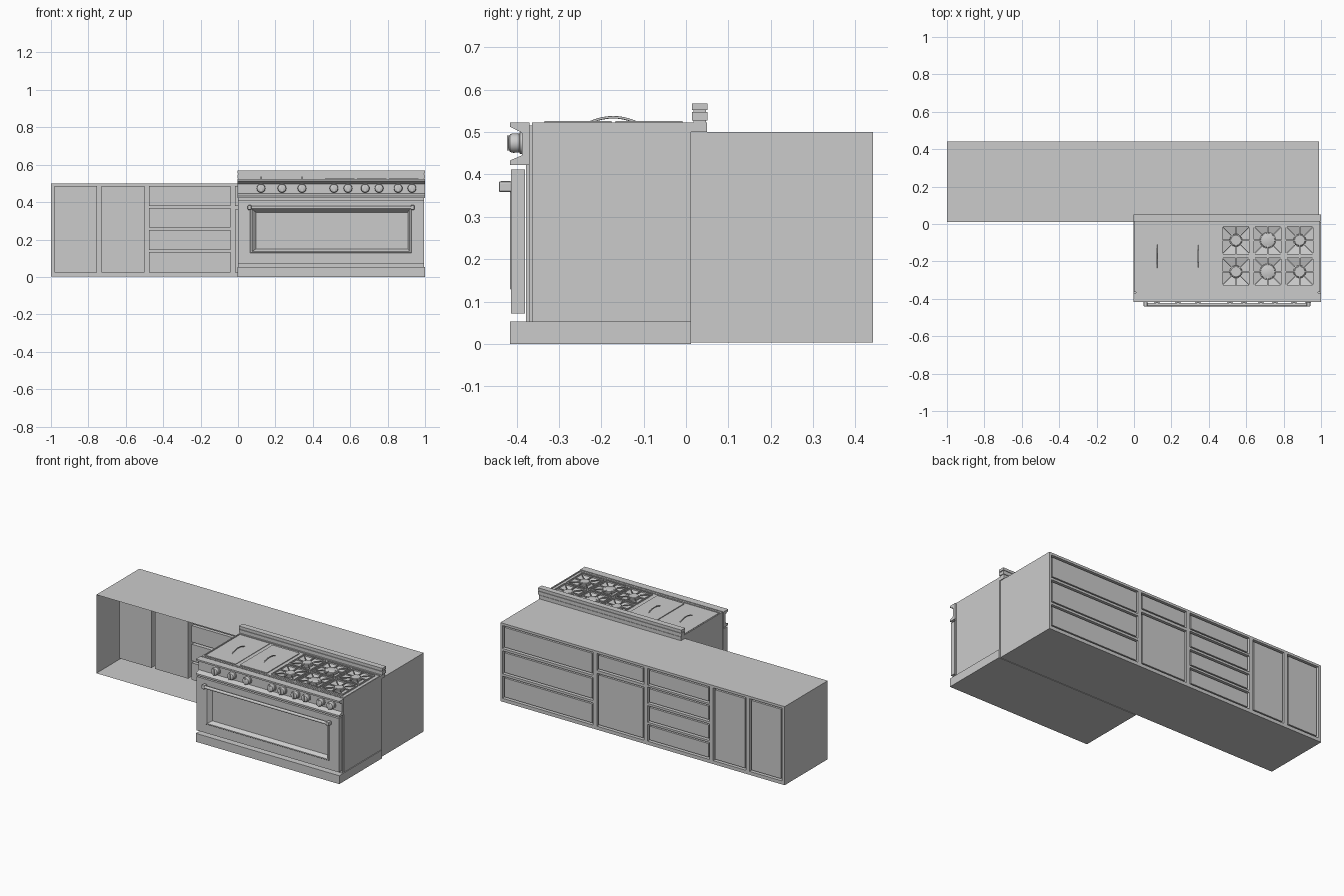
import bpy, bmesh, math
from mathutils import Vector

if "Cube" in bpy.data.objects:
    bpy.data.objects.remove(bpy.data.objects["Cube"])


def mesh(name, parts, caps=(True, True), smooth=False):
    """One object from lofted parts; each part is a list of equal-length loops."""
    bm = bmesh.new()
    for loops in parts:
        rings = [[bm.verts.new(p) for p in loop] for loop in loops]
        n = len(rings[0])
        for a, b in zip(rings, rings[1:]):
            for i in range(n):
                j = (i + 1) % n
                bm.faces.new((a[i], a[j], b[j], b[i]))
        if caps[0]:
            bm.faces.new(rings[0][::-1])
        if caps[1]:
            bm.faces.new(rings[-1])
    bmesh.ops.recalc_face_normals(bm, faces=bm.faces)
    me = bpy.data.meshes.new(name)
    bm.to_mesh(me)
    bm.free()
    ob = bpy.data.objects.new(name, me)
    bpy.context.collection.objects.link(ob)
    if smooth:
        bpy.ops.object.select_all(action='DESELECT')
        bpy.context.view_layer.objects.active = ob
        ob.select_set(True)
        bpy.ops.object.shade_smooth_by_angle(angle=math.radians(35))
    return ob


def rect_xz(x0, x1, z0, z1, y):
    return [(x0, y, z0), (x1, y, z0), (x1, y, z1), (x0, y, z1)]


def rect_xy(x0, x1, y0, y1, z):
    return [(x0, y0, z), (x1, y0, z), (x1, y1, z), (x0, y1, z)]


def box(x0, x1, y0, y1, z0, z1):
    return [rect_xy(x0, x1, y0, y1, z0), rect_xy(x0, x1, y0, y1, z1)]


def extrude_x(profile, x0, x1):
    return [[(x, y, z) for y, z in profile] for x in (x0, x1)]


def lathe(c, profile, axis, n=24):
    """Rings of (radius, offset) round the y or z axis through c."""
    loops = []
    for r, h in profile:
        ring = []
        for i in range(n):
            a = 2 * math.pi * i / n
            u, v = r * math.cos(a), r * math.sin(a)
            ring.append((c[0] + u, c[1] + v, c[2] + h) if axis == 'z'
                        else (c[0] + u, c[1] + h, c[2] + v))
        loops.append(ring)
    return loops


def bar(p, q, w, z0, z1):
    """Flat bar from p to q in plan."""
    p, q = Vector(p), Vector(q)
    s = (q - p).normalized().orthogonal() * w / 2
    return [[(v.x, v.y, z) for v in (p - s, q - s, q + s, p + s)] for z in (z0, z1)]


# Cabinet: four-sided shell, open towards the cooker side
CX0, CX1, CY0, CY1, CZ0, CZ1 = -1.0, 0.99, 0.012, 0.442, 0.003, 0.5
mesh("cabinet_shell", [[rect_xz(CX0, CX1, CZ0, CZ1, CY0), rect_xz(CX0, CX1, CZ0, CZ1, CY1)]],
     caps=(False, False))

# Columns of doors and drawers: x range and z ranges
columns = [
    (-0.98, -0.755, [(0.025, 0.485)]),
    (-0.73, -0.50, [(0.025, 0.485)]),
    (-0.475, -0.04, [(0.025, 0.132), (0.145, 0.25), (0.264, 0.368), (0.38, 0.485)]),
    (-0.015, 0.315, [(0.025, 0.36), (0.378, 0.485)]),
    (0.34, 0.975, [(0.025, 0.165), (0.18, 0.325), (0.34, 0.485)]),
]
frame, recesses, panels = [], [], []
left = CX0
for x0, x1, rows in columns:
    frame.append([rect_xz(left, x0, CZ0, CZ1, CY1)])
    left, low = x1, CZ0
    for z0, z1 in rows:
        frame.append([rect_xz(x0, x1, low, z0, CY1)])
        low = z1
        recesses.append([rect_xz(x0, x1, z0, z1, CY1), rect_xz(x0, x1, z0, z1, 0.215)])
        g = 0.01
        panels.append([rect_xz(x0 + g, x1 - g, z0 + g, z1 - g, y) for y in (0.22, 0.438)])
    frame.append([rect_xz(x0, x1, low, CZ1, CY1)])
frame.append([rect_xz(left, CX1, CZ0, CZ1, CY1)])
mesh("cabinet_face_frame", frame, caps=(False, True))
mesh("cabinet_recesses", recesses, caps=(False, True))
mesh("cabinet_fronts", panels)

# Cooker body, plinth and front sheet
X0, X1 = 0.0, 0.995
mesh("cooker_body", [box(X0, X1, -0.363, 0.012, 0.05, 0.5)])
mesh("plinth", [box(-0.004, 1.0, -0.416, 0.012, 0.0, 0.053)])
mesh("front_sheet", [box(X0, X1, -0.378, -0.37, 0.053, 0.522),
                     box(X0 + 0.01, X1 - 0.01, -0.372, -0.36, 0.053, 0.515)])

# Control panel with lips above and below
mesh("control_panel", [extrude_x(
    [(-0.37, 0.523), (-0.416, 0.523), (-0.416, 0.513), (-0.387, 0.498), (-0.387, 0.445),
     (-0.416, 0.433), (-0.416, 0.422), (-0.37, 0.422)], -0.004, 1.0)])

# Knobs with grips
knob_x = (0.123, 0.235, 0.342, 0.513, 0.588, 0.68, 0.754, 0.856, 0.93)
knob = [(0.026, -0.385), (0.026, -0.392), (0.022, -0.394), (0.023, -0.408),
        (0.021, -0.415), (0.015, -0.419)]
mesh("knobs", [lathe((x, 0, 0.474), knob, 'y') for x in knob_x], smooth=True)
mesh("knob_grips", [box(x - 0.005, x + 0.005, -0.422, -0.41, 0.456, 0.492) for x in knob_x])

# Oven door with bevelled window recess
mesh("oven_door", [[
    rect_xz(X0, X1, 0.072, 0.412, -0.38), rect_xz(X0, X1, 0.072, 0.412, -0.413),
    rect_xz(0.065, 0.928, 0.128, 0.372, -0.413), rect_xz(0.068, 0.925, 0.131, 0.369, -0.416),
    rect_xz(0.075, 0.918, 0.136, 0.362, -0.416), rect_xz(0.096, 0.908, 0.15, 0.345, -0.393)]])

# Oven handle: bar between two end posts
rod = [(-0.431 + 0.009 * math.cos(a), 0.371 + 0.009 * math.sin(a))
       for a in (i * math.pi / 8 for i in range(16))]
mesh("oven_handle_bar", [extrude_x(rod, 0.06, 0.935)], smooth=True)
posts = mesh("oven_handle_posts", [box(x, x + 0.02, -0.442, -0.41, 0.358, 0.384)
                                   for x in (0.052, 0.923)])
bev = posts.modifiers.new("bevel", 'BEVEL')
bev.width, bev.segments = 0.005, 2

# Cooktop deck with six sloping burner wells cut in
burners = [(x, y, r) for y in (-0.087, -0.255)
           for x, r in ((0.545, 0.034), (0.715, 0.043), (0.886, 0.034))]
deck = mesh("cooktop_deck", [box(X0, X1, -0.363, 0.05, 0.5, 0.518)])
wells = mesh("well_cutter", [[rect_xy(x - 0.03, x + 0.03, y - 0.03, y + 0.03, 0.506),
                              rect_xy(x - 0.075, x + 0.075, y - 0.075, y + 0.075, 0.518),
                              rect_xy(x - 0.075, x + 0.075, y - 0.075, y + 0.075, 0.53)]
                             for x, y, r in burners])
wells.hide_render = True
wells.hide_viewport = True
cut = deck.modifiers.new("wells", 'BOOLEAN')
cut.operation, cut.object, cut.solver = 'DIFFERENCE', wells, 'EXACT'

# Raised rim round the deck
mesh("cooktop_rim", [box(X0, 0.007, -0.363, 0.05, 0.51, 0.523),
                     box(0.988, X1, -0.363, 0.05, 0.51, 0.523),
                     box(0.007, 0.988, -0.363, -0.35, 0.51, 0.523),
                     box(0.007, 0.988, 0.01, 0.05, 0.51, 0.523)])

# Burners: base ring and cap
mesh("burners", [lathe((x, y, 0.503), [(r, 0), (r, 0.012), (r * 0.9, 0.014), (r * 0.88, 0.019),
                                       (r * 0.8, 0.021)], 'z') for x, y, r in burners],
     smooth=True)

# Pan grates: square frame with eight fingers
grates = []
for x, y, r in burners:
    h = 0.076
    corners = [(-h, -h), (h, -h), (h, h), (-h, h)]
    for i, (a, b) in enumerate(corners):
        c, d = corners[(i + 1) % 4]
        grates.append(bar((x + a, y + b), (x + c, y + d), 0.006, 0.517, 0.526))
        m, n = (a + c) / 2, (b + d) / 2
        grates.append(bar((x + m, y + n), (x + m * 0.35, y + n * 0.35), 0.006, 0.519, 0.526))
        k = r * 0.75 / h
        grates.append(bar((x + a, y + b), (x + a * k, y + b * k), 0.005, 0.519, 0.525))
mesh("pan_grates", grates)

# Griddle lids and their arched handles
mesh("griddle_lids", [box(0.012, 0.22, -0.338, 0.005, 0.515, 0.521),
                      box(0.247, 0.437, -0.335, -0.007, 0.515, 0.523)])
for i, x in enumerate((0.122, 0.342)):
    cu = bpy.data.curves.new("lid_handle", 'CURVE')
    cu.dimensions, cu.bevel_depth, cu.bevel_resolution = '3D', 0.003, 2
    cu.use_fill_caps = True
    sp = cu.splines.new('POLY')
    sp.points.add(12)
    for k, p in enumerate(sp.points):
        t = k / 6 - 1
        p.co = (x, -0.172 + 0.07 * t, 0.535 - 0.02 * t * t, 1)
    bpy.context.collection.objects.link(bpy.data.objects.new(f"lid_handle_{i + 1}", cu))

# Back guard: two rails joined by a narrower neck
mesh("back_guard", [box(-0.004, 1.0, 0.014, 0.051, 0.527, 0.547),
                    box(-0.004, 1.0, 0.014, 0.051, 0.552, 0.568),
                    box(0.0, 0.995, 0.018, 0.047, 0.52, 0.56)])
